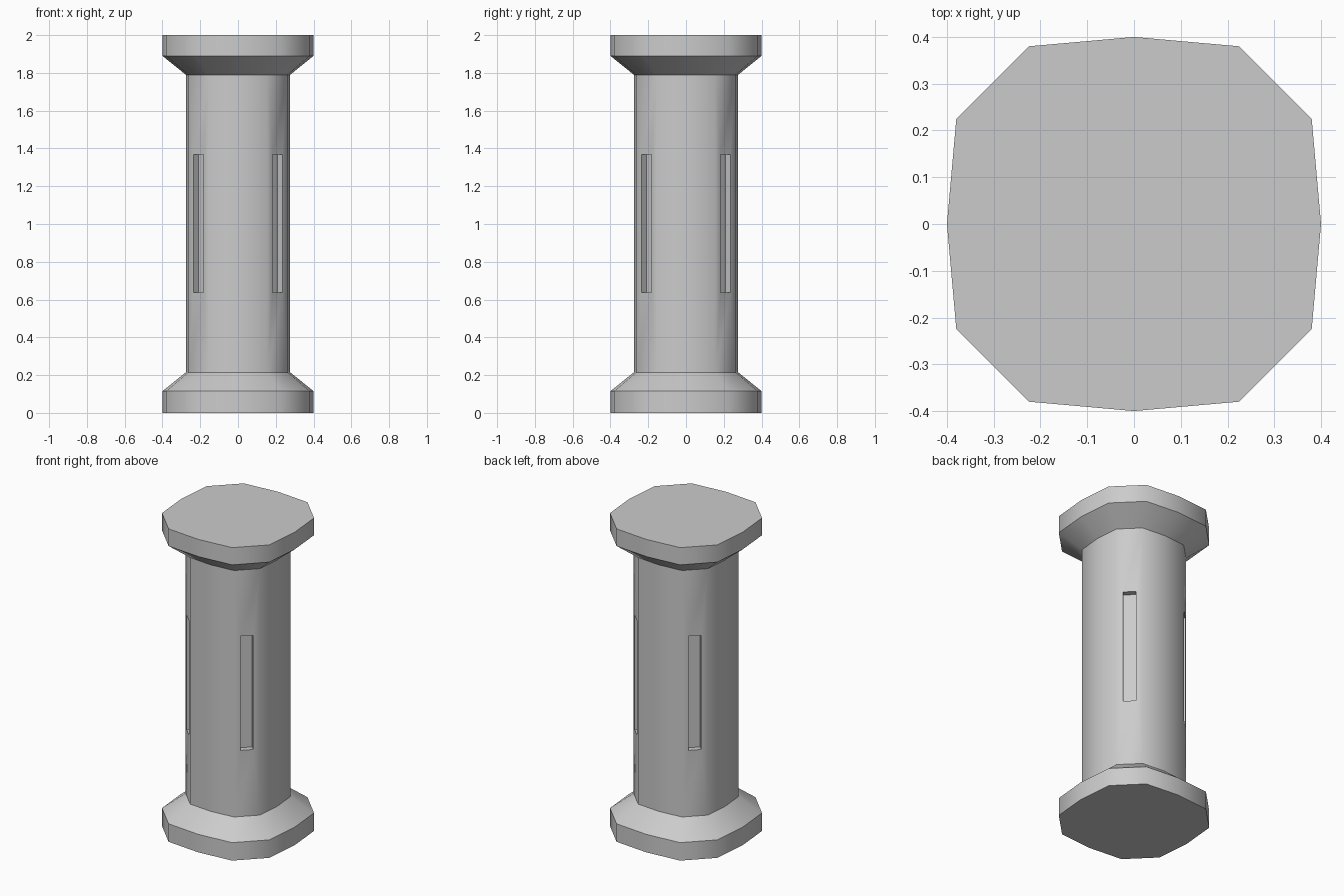
import bpy, bmesh, math
from mathutils import Vector, Matrix

cube = bpy.data.objects.get("Cube")
if cube:
    bpy.data.objects.remove(cube, do_unlink=True)

grey = bpy.data.materials.new("plain grey")
grey.use_nodes = True
grey.diffuse_color = (0.6, 0.6, 0.6, 1)
grey.node_tree.nodes["Principled BSDF"].inputs["Base Color"].default_value = (0.6, 0.6, 0.6, 1)

# Rounded-square outline: one quarter, turned four times
quarter = [Vector((0.4, 0, 0)), Vector((0.38, 0.225, 0)), Vector((0.225, 0.38, 0))]
outline = [Matrix.Rotation(q * math.pi / 2, 3, 'Z') @ p for q in range(4) for p in quarter]

# Column profile: outline scale and height
shaft = 0.69
profile = [(1, 0), (1, 0.115), (shaft, 0.215), (shaft, 1.79), (1, 1.89), (1, 2)]

bm = bmesh.new()
rings = [[bm.verts.new((p.x * s, p.y * s, z)) for p in outline] for s, z in profile]
bm.faces.new(reversed(rings[0]))
bm.faces.new(rings[-1])
n = len(outline)
corner_faces = []
for level, (low, high) in enumerate(zip(rings, rings[1:])):
    for i in range(n):
        j = (i + 1) % n
        face = bm.faces.new((low[i], low[j], high[j], high[i]))
        if level == 2 and i % 3 == 1:
            corner_faces.append(face)
bm.normal_update()

# Recessed upright slots in the four corner faces of the shaft
half_width, half_height, depth = 0.037, 0.365, 0.036
bmesh.ops.inset_individual(bm, faces=corner_faces, thickness=0.03)
for face in corner_faces:
    normal = face.normal.copy()
    centre = face.calc_center_median()
    across = Vector((0, 0, 1)).cross(normal)
    for v in face.verts:
        side = math.copysign(half_width, (v.co - centre).dot(across))
        rise = math.copysign(half_height, v.co.z - centre.z)
        v.co = centre + across * side + Vector((0, 0, rise))
    floor = bmesh.ops.extrude_face_region(bm, geom=[face])["geom"]
    bmesh.ops.translate(bm, vec=-normal * depth,
                        verts=[v for v in floor if isinstance(v, bmesh.types.BMVert)])
bmesh.ops.delete(bm, geom=[f for f in corner_faces if f.is_valid], context='FACES_ONLY')
bmesh.ops.recalc_face_normals(bm, faces=bm.faces)

mesh = bpy.data.meshes.new("slotted_column")
bm.to_mesh(mesh)
bm.free()
mesh.materials.append(grey)
column = bpy.data.objects.new("slotted_column", mesh)
bpy.context.collection.objects.link(column)

bpy.ops.object.select_all(action='DESELECT')
column.select_set(True)
bpy.context.view_layer.objects.active = column
bpy.ops.object.shade_smooth_by_angle(angle=math.radians(45))
